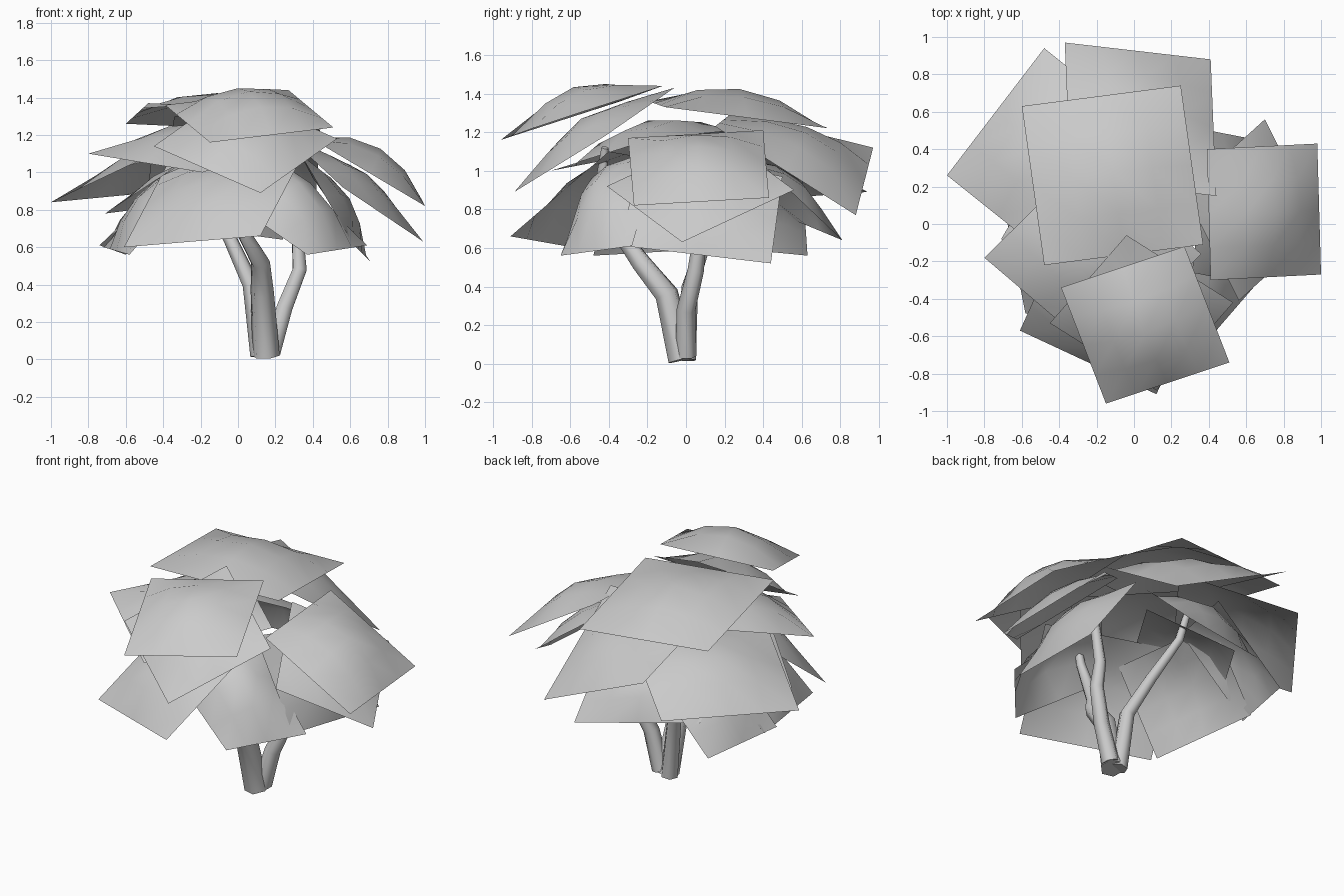
import bpy
import bmesh
from mathutils import Vector

default_cube = bpy.data.objects.get("Cube")
if default_cube:
    bpy.data.objects.remove(default_cube, do_unlink=True)

# One plain grey for the whole plant
grey = bpy.data.materials.new("plain_grey")
grey.use_nodes = True
colour = (0.6, 0.6, 0.6, 1.0)
grey.diffuse_color = colour
grey.node_tree.nodes["Principled BSDF"].inputs["Base Color"].default_value = colour

SEGMENTS = 4


def leaf_card(name, first, corner, last, bulge=0.13, twist=0.0):
    """Square sheet through three neighbouring corners, domed outwards.
    The twist raises or lowers the fourth corner."""
    first, corner, last = Vector(first), Vector(corner), Vector(last)
    side_a, side_b = first - corner, last - corner
    normal = side_a.cross(side_b).normalized()
    if normal.z < 0:
        side_a, side_b = side_b, side_a
        normal = -normal

    bm = bmesh.new()
    grid = []
    for i in range(SEGMENTS + 1):
        row = []
        for j in range(SEGMENTS + 1):
            u, v = i / SEGMENTS, j / SEGMENTS
            dome = (1 - (2 * u - 1) ** 2) * (1 - (2 * v - 1) ** 2)
            point = corner + side_a * u + side_b * v + normal * bulge * dome
            point.z += twist * u * v
            row.append(bm.verts.new(point))
        grid.append(row)
    for i in range(SEGMENTS):
        for j in range(SEGMENTS):
            face = bm.faces.new((grid[i][j], grid[i + 1][j],
                                 grid[i + 1][j + 1], grid[i][j + 1]))
            face.smooth = True
    mesh = bpy.data.meshes.new(name)
    bm.to_mesh(mesh)
    bm.free()
    mesh.materials.append(grey)
    bpy.context.collection.objects.link(bpy.data.objects.new(name, mesh))


def branch(name, points, thick, thin):
    """Tapering bent stem following a few points."""
    curve = bpy.data.curves.new(name, "CURVE")
    curve.dimensions = "3D"
    curve.bevel_depth = 1.0
    curve.bevel_resolution = 1
    curve.use_fill_caps = True
    spline = curve.splines.new("POLY")
    spline.points.add(len(points) - 1)
    for index, (target, place) in enumerate(zip(spline.points, points)):
        target.co = (*place, 1.0)
        target.radius = thick + (thin - thick) * index / (len(points) - 1)
    spline.use_smooth = True
    curve.materials.append(grey)
    bpy.context.collection.objects.link(bpy.data.objects.new(name, curve))


# Crown leaves
leaf_card("crown_front_leaf", (-.39, -.34, 1.36), (-.15, -.96, 1.16), (.51, -.74, 1.24), .14)
leaf_card("crown_top_leaf", (-.48, -.22, 1.37), (-.6, .63, 1.26), (.25, .74, 1.22), .13)
leaf_card("crown_back_leaf", (-.37, .97, 1.12), (.41, .88, .77), (.44, .15, 1.23), .12, -.28)

# Middle leaves
leaf_card("middle_front_leaf", (-.45, -.53, 1.14), (.12, -.89, .89), (.53, -.42, 1.18))
leaf_card("middle_right_leaf", (-.25, .36, 1.22), (-.8, -.18, 1.1), (-.19, -.7, 1.0), .14, .05)
leaf_card("middle_left_leaf", (.39, .4, 1.21), (.98, .43, .86), (1, -.27, .82))
leaf_card("middle_left_under_leaf", (.7, .56, .9), (.99, -.02, .63), (.56, -.41, .92), .1)
leaf_card("back_right_leaf", (-.48, .94, .89), (-1, .26, .84), (-.45, -.18, 1.1))
leaf_card("back_right_under_leaf", (-.4, .45, .82), (-.71, -.08, .78), (-.3, -.4, 1.05), .08)

# Lower skirt leaves
leaf_card("skirt_front_leaf", (-.38, -.06, 1.04), (-.61, -.57, .6), (.12, -.91, .66), .12)
leaf_card("skirt_front_left_leaf", (-.18, -.5, .94), (.37, -.65, .56), (.69, -.28, .61), .17, .15)
leaf_card("skirt_left_leaf", (.31, -.26, 1.14), (.62, -.32, .61), (.71, .44, .52), .1, -.08)
leaf_card("skirt_back_leaf", (.28, .43, 1.0), (.24, .81, .64), (-.5, .57, .74), .12)
leaf_card("skirt_back_right_leaf", (-.15, .6, 1.0), (-.6, .63, .56), (-.74, .12, .61), .1)
leaf_card("skirt_right_leaf", (-.2, -.38, 1.0), (-.58, -.48, .56), (-.72, .22, .6), .1)

# Stems
branch("front_stem", [(.15, -.02, .02), (.13, -.1, .36), (.12, -.23, .52),
                      (.04, -.33, .66), (.04, -.44, .95), (.1, -.42, 1.12)], .075, .02)
branch("back_stem", [(.12, .0, .02), (.07, .02, .4), (-.04, .1, .64),
                     (-.18, .2, .92), (-.22, .25, 1.15)], .055, .02)
branch("left_stem", [(.18, .0, .04), (.25, .0, .28), (.33, .05, .48),
                     (.32, .07, .64), (.36, .07, .88)], .055, .03)
